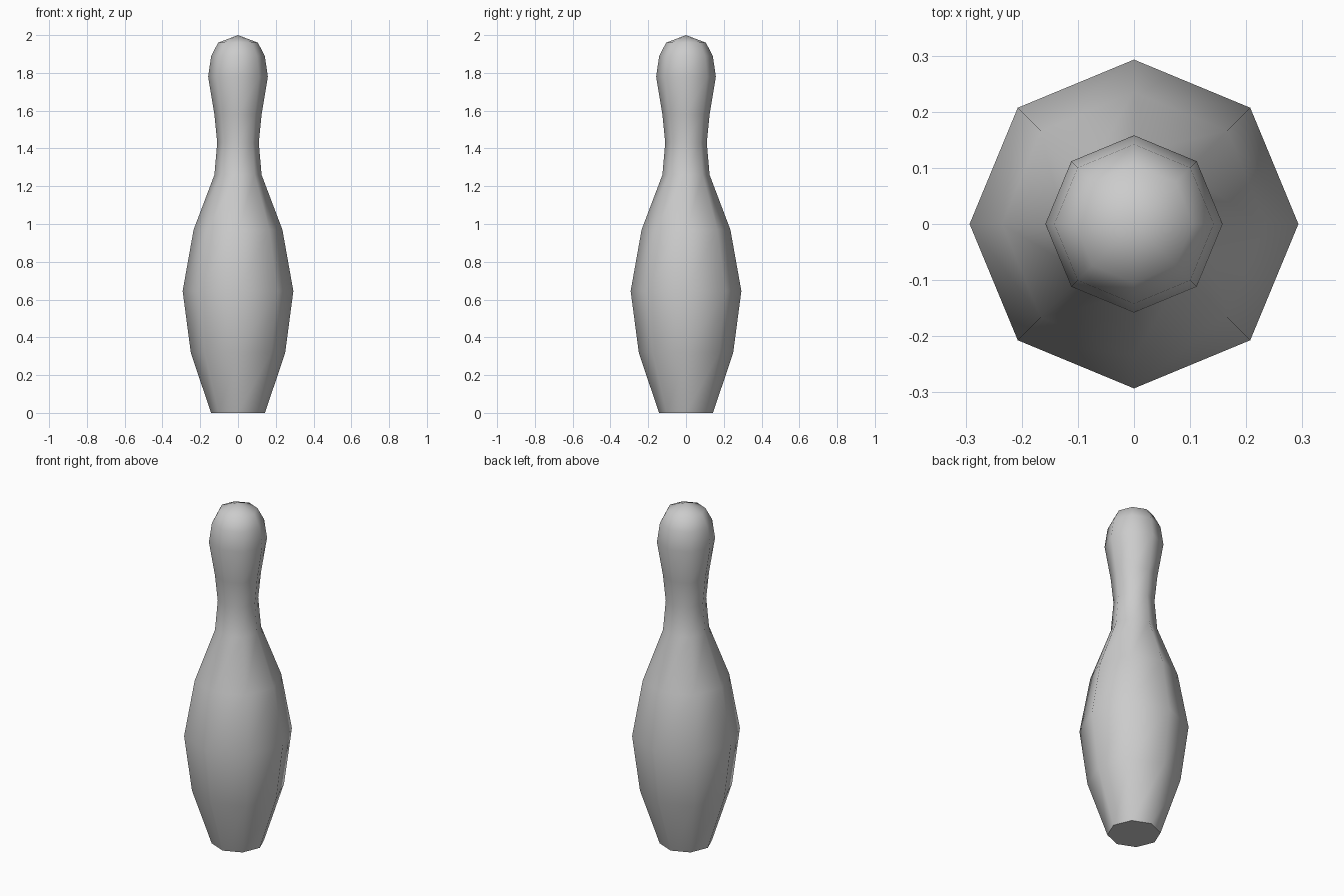
import bpy, bmesh, math

cube = bpy.data.objects.get("Cube")
if cube:
    bpy.data.objects.remove(cube, do_unlink=True)

SIDES = 8
# Radius and height from the foot to the shoulder of the head
PROFILE = [(0.143, 0), (0.25, 0.32), (0.293, 0.645), (0.235, 0.97),
           (0.125, 1.26), (0.11, 1.43), (0.125, 1.58), (0.158, 1.78),
           (0.142, 1.89), (0.105, 1.96)]
TOP = 2.0

# Plain grey surface
grey = bpy.data.materials.new("plain_grey")
grey.use_nodes = True
colour = (0.6, 0.6, 0.6, 1)
grey.diffuse_color = colour
grey.node_tree.nodes["Principled BSDF"].inputs["Base Color"].default_value = colour

# Turned pin body
bm = bmesh.new()
rings = []
for r, z in PROFILE:
    rings.append([bm.verts.new((r * math.cos(math.tau * i / SIDES),
                                r * math.sin(math.tau * i / SIDES), z))
                  for i in range(SIDES)])
for low, high in zip(rings, rings[1:]):
    for i in range(SIDES):
        j = (i + 1) % SIDES
        bm.faces.new((low[i], low[j], high[j], high[i]))

# Flat foot and pointed crown
bm.faces.new(rings[0][::-1])
tip = bm.verts.new((0, 0, TOP))
for i in range(SIDES):
    bm.faces.new((rings[-1][i], rings[-1][(i + 1) % SIDES], tip))
bmesh.ops.recalc_face_normals(bm, faces=bm.faces)

mesh = bpy.data.meshes.new("bowling_pin")
bm.to_mesh(mesh)
bm.free()
mesh.materials.append(grey)
pin = bpy.data.objects.new("bowling_pin", mesh)
bpy.context.collection.objects.link(pin)

# Smooth sides with a crisp foot edge
bpy.ops.object.select_all(action='DESELECT')
pin.select_set(True)
bpy.context.view_layer.objects.active = pin
bpy.ops.object.shade_smooth_by_angle(angle=math.radians(60))
